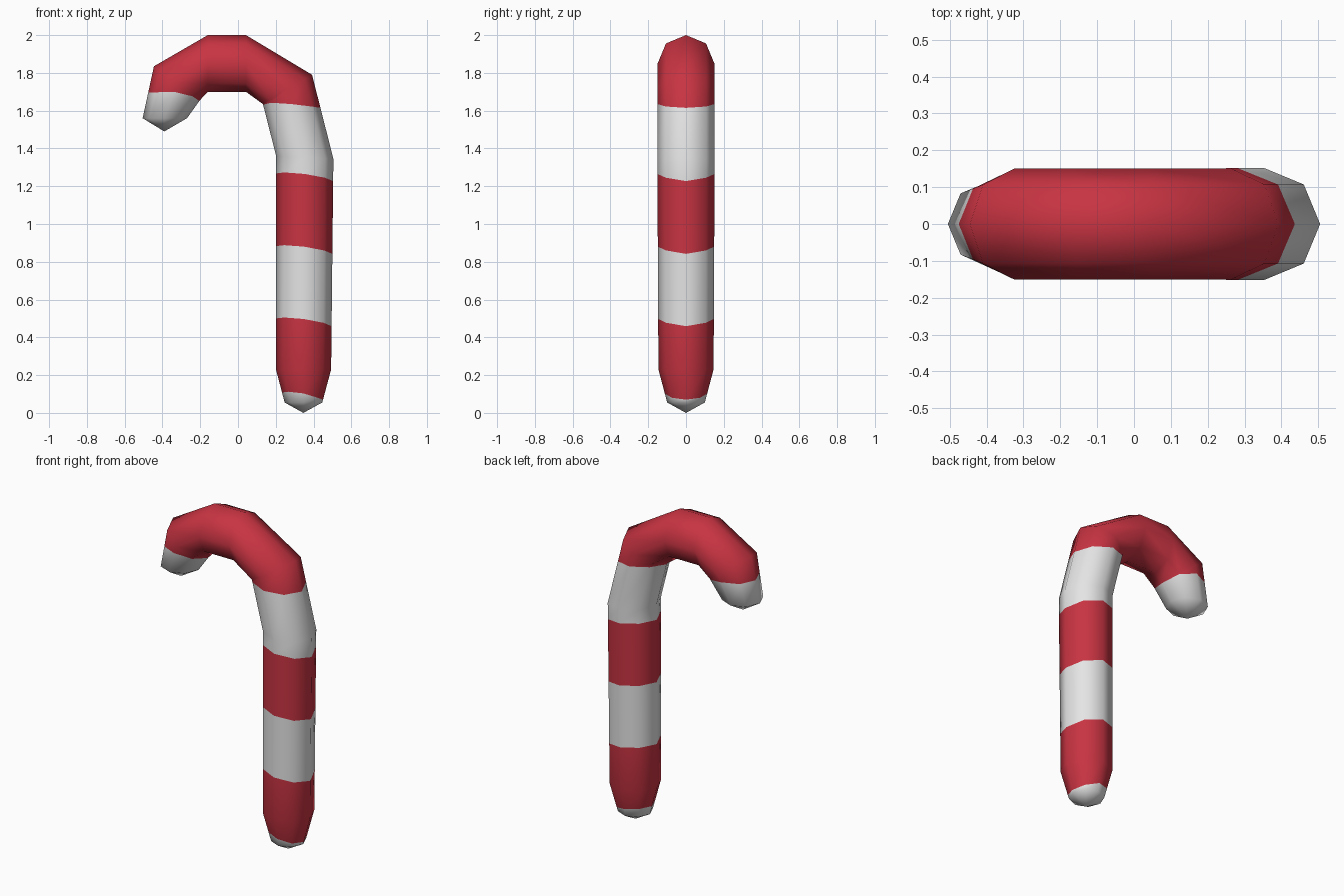
import bpy, bmesh, math
from mathutils import Vector

if "Cube" in bpy.data.objects:
    bpy.data.objects.remove(bpy.data.objects["Cube"])

SIDES = 8

def material(name, rgb):
    m = bpy.data.materials.new(name)
    m.diffuse_color = (*rgb, 1)
    m.use_nodes = True
    m.node_tree.nodes["Principled BSDF"].inputs["Base Color"].default_value = m.diffuse_color
    return m

# Each ring: outer point (x, z) and inner point (x, z) of an octagon
rings = [
    (.446, .055, .247, .055),
    (.493, .23, .201, .23),
    (.505, 1.345, .202, 1.36),
    (.392, 1.79, .132, 1.635),
    (.042, 2.0, .042, 1.70),
    (-.16, 2.0, -.16, 1.70),
    (-.445, 1.835, -.202, 1.655),
    (-.505, 1.56, -.27, 1.56),
]
# Stripe edges per section: heights from the outer side round to the inner side
wave = (-.038, -.02, 0, .008, .003)
cuts = {
    0: [(.07, .08, .103, .112, .108)],
    1: [[z + w for w in wave] for z in (.497, .88, 1.265)],
    2: [(1.615, 1.622, 1.635, 1.642, 1.631)],
    6: [(1.695, 1.697, 1.70, 1.676, 1.651)],
}

def octagon(xo, zo, xi, zi):
    o, i = Vector((xo, 0, zo)), Vector((xi, 0, zi))
    c, half = (o + i) / 2, (o - i) / 2
    pts = []
    for k in range(SIDES):
        a = 2 * math.pi * k / SIDES
        pts.append(c + half * math.cos(a) + Vector((0, half.length * math.sin(a), 0)))
    return pts

def cut_ring(a, b, heights):
    pts = []
    for k in range(SIDES):
        z = heights[min(k, SIDES - k)]
        t = (z - a[k].z) / (b[k].z - a[k].z)
        pts.append(a[k].lerp(b[k], min(max(t, .01), .99)))
    return pts

# Loft: the colour switches at every stripe edge
bm = bmesh.new()
base = [octagon(*r) for r in rings]
levels, colour = [], 0
for s in range(len(base) - 1):
    levels.append((base[s], colour))
    for heights in cuts.get(s, []):
        colour = 1 - colour
        levels.append((cut_ring(base[s], base[s + 1], heights), colour))
levels.append((base[-1], colour))

loops = [[bm.verts.new(p) for p in pts] for pts, _ in levels]
for n in range(len(loops) - 1):
    for k in range(SIDES):
        j = (k + 1) % SIDES
        f = bm.faces.new((loops[n][k], loops[n][j], loops[n + 1][j], loops[n + 1][k]))
        f.material_index = levels[n][1]

# Pointed caps at the foot and the end of the hook
for loop, tip in ((loops[0], (.346, 0, 0)), (loops[-1], (-.39, 0, 1.49))):
    v = bm.verts.new(tip)
    for k in range(SIDES):
        bm.faces.new((loop[k], loop[(k + 1) % SIDES], v)).material_index = 0

bmesh.ops.recalc_face_normals(bm, faces=bm.faces)
for f in bm.faces:
    f.smooth = True

mesh = bpy.data.meshes.new("candy_cane")
bm.to_mesh(mesh)
bm.free()
mesh.materials.append(material("sugar white", (.78, .78, .78)))
mesh.materials.append(material("peppermint red", (.58, .034, .055)))
cane = bpy.data.objects.new("candy_cane", mesh)
bpy.context.collection.objects.link(cane)
